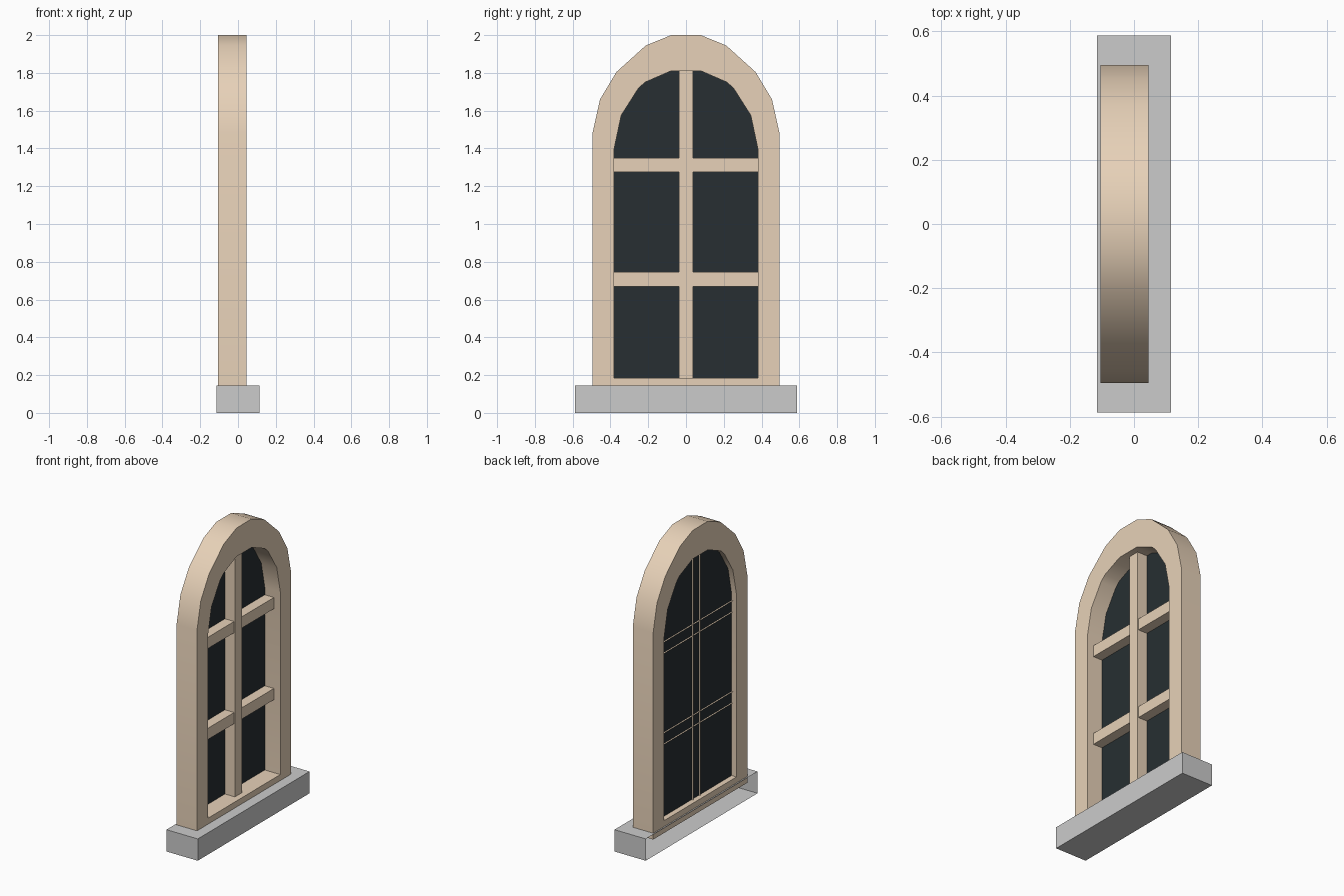
import bpy, bmesh
from mathutils import Vector

if "Cube" in bpy.data.objects:
    bpy.data.objects.remove(bpy.data.objects["Cube"])


def material(name, rgb):
    m = bpy.data.materials.new(name)
    m.diffuse_color = (*rgb, 1)
    m.use_nodes = True
    m.node_tree.nodes["Principled BSDF"].inputs["Base Color"].default_value = m.diffuse_color
    return m


wood = material("cream_wood", (0.8, 0.64, 0.48))
dark = material("dark_glass", (0.02, 0.028, 0.032))


def finish(name, bm, mat=None):
    me = bpy.data.meshes.new(name)
    bm.to_mesh(me)
    bm.free()
    ob = bpy.data.objects.new(name, me)
    bpy.context.collection.objects.link(ob)
    if mat:
        me.materials.append(mat)
    return ob


def box(name, lo, hi, drop, mat=None):
    """Box between two corners, leaving out the faces pointing along drop."""
    bm = bmesh.new()
    bmesh.ops.create_cube(bm, size=1)
    bm.normal_update()
    gone = [f for f in bm.faces if any(f.normal.dot(Vector(d)) > 0.9 for d in drop)]
    bmesh.ops.delete(bm, geom=gone, context='FACES')
    for v in bm.verts:
        v.co = [(a + b) / 2 + c * (b - a) for a, b, c in zip(lo, hi, v.co)]
    return finish(name, bm, mat)


def mirrored(half):
    """Closed outline from the +y half, running bottom to top."""
    return half + [(-y, z) for y, z in reversed(half)]


outer = mirrored([(0.495, 0.103), (0.495, 1.48), (0.455, 1.66), (0.368, 1.805),
                  (0.213, 1.945), (0.078, 2.0)])
inner = mirrored([(0.38, 0.185), (0.38, 1.40), (0.343, 1.575), (0.253, 1.717),
                  (0.218, 1.75), (0.08, 1.81)])

# Arched frame: a ring between the two outlines, given depth along x
X0, X1 = -0.105, 0.045
bm = bmesh.new()
rings = [[bm.verts.new((x, y, z)) for y, z in outline]
         for x, outline in ((X1, outer), (X1, inner), (X0, inner), (X0, outer))]
n = len(outer)
for k in range(4):
    a, b = rings[k], rings[(k + 1) % 4]
    for i in range(n):
        j = (i + 1) % n
        bm.faces.new((a[i], a[j], b[j], b[i]))
bmesh.ops.recalc_face_normals(bm, faces=bm.faces)
frame = finish("arched_frame", bm, wood)
bpy.context.view_layer.objects.active = frame
frame.select_set(True)
bpy.ops.object.shade_smooth_by_angle(angle=0.6)

# Glass pane filling the opening
bm = bmesh.new()
bm.faces.new([bm.verts.new((-0.069, y, z)) for y, z in inner])
finish("glass_pane", bm, dark)

# Glazing bars: open-backed channels that poke just through the glass
BACK = (-1, 0, 0)
box("vertical_bar", (-0.08, -0.038, 0.185), (0.004, 0.038, 1.81),
    [BACK, (0, 0, 1), (0, 0, -1)], wood)
for name, z in (("lower_cross_bar", 0.67), ("upper_cross_bar", 1.275)):
    box(name, (-0.08, -0.38, z), (-0.002, 0.38, z + 0.075),
        [BACK, (0, 1, 0), (0, -1, 0)], wood)

# Stone sill, open at the back
box("sill", (-0.115, -0.587, 0), (0.115, 0.587, 0.145), [BACK])
